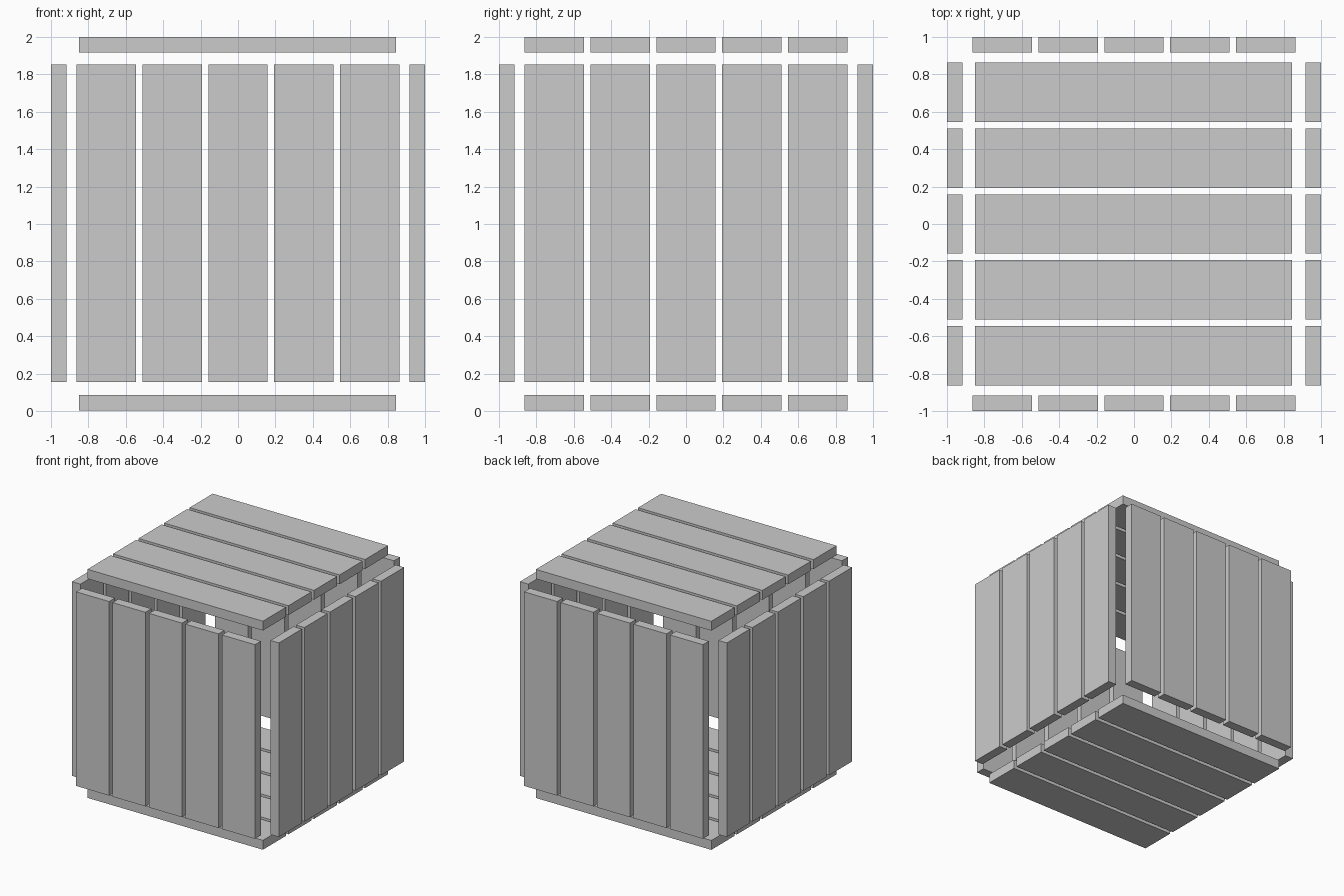
import bpy

if "Cube" in bpy.data.objects:
    bpy.data.objects.remove(bpy.data.objects["Cube"])

COUNT = 5
PITCH = 0.3525     # spacing between plank centres
WIDTH = 0.318
LENGTH = 1.695
THICK = 0.082
FACE = 1.0 - THICK / 2   # plank centre distance from crate centre


def plank(name, location, size):
    bpy.ops.mesh.primitive_cube_add(size=1, location=location)
    obj = bpy.context.object
    obj.name = name
    obj.dimensions = size
    bpy.ops.object.transform_apply(location=False, rotation=False, scale=True)


for i in range(COUNT):
    offset = (i - (COUNT - 1) / 2) * PITCH
    n = i + 1

    # Upright planks on the front and back
    for side, name in ((-1, "front"), (1, "back")):
        plank(f"{name}_plank_{n}", (offset, side * FACE, 1.004),
              (WIDTH, THICK, LENGTH))

    # Upright planks on the left and right
    for side, name in ((-1, "left"), (1, "right")):
        plank(f"{name}_plank_{n}", (side * FACE, offset, 1.004),
              (THICK, WIDTH, LENGTH))

    # Lid and floor planks running left to right
    for z, name in ((2 - THICK / 2, "lid"), (0.004 + THICK / 2, "floor")):
        plank(f"{name}_plank_{n}", (-0.002, offset, z), (LENGTH, WIDTH, THICK))
